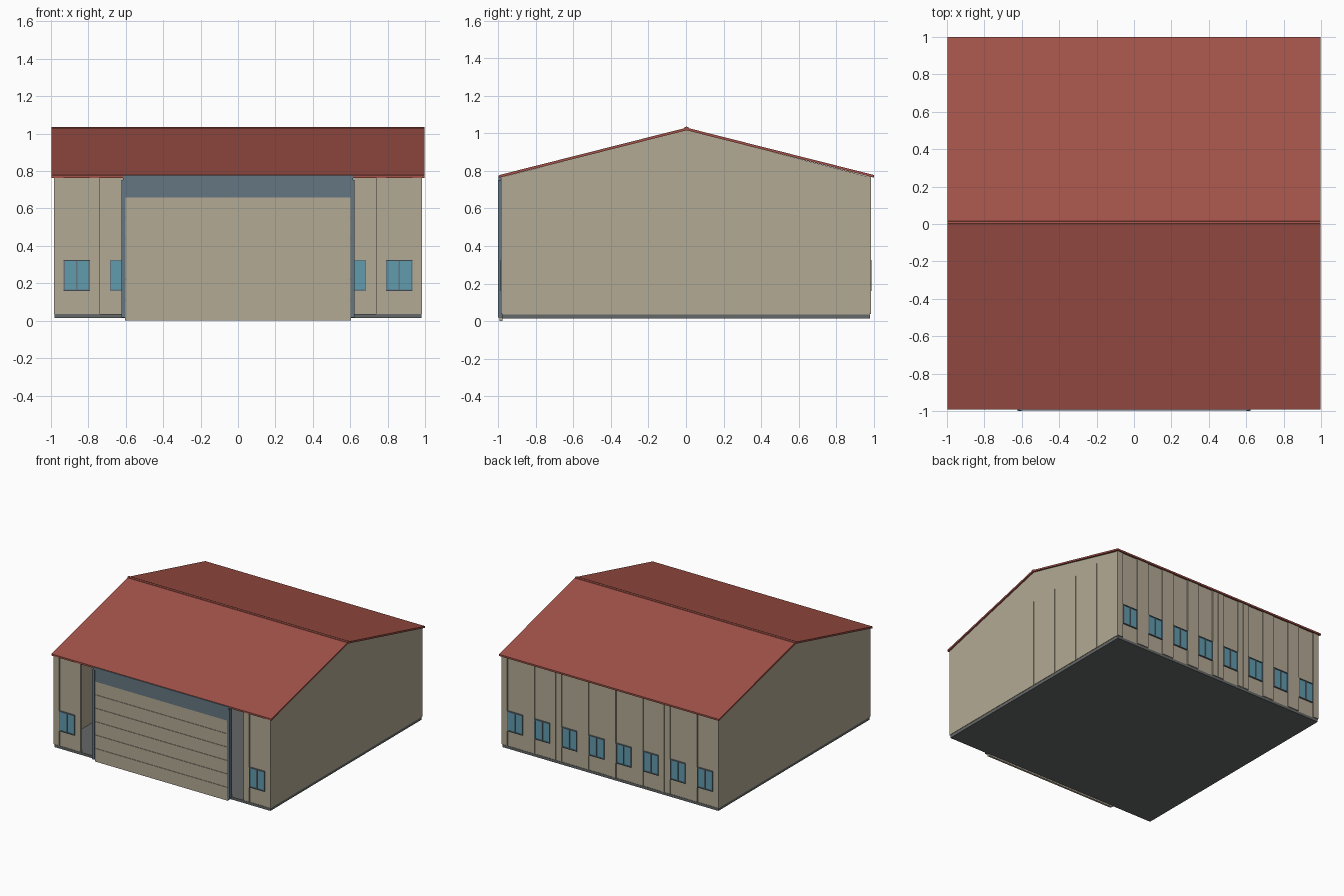
import bpy, bmesh

if "Cube" in bpy.data.objects:
    bpy.data.objects.remove(bpy.data.objects["Cube"])

def material(name, rgb):
    m = bpy.data.materials.new(name)
    m.diffuse_color = (*rgb, 1)
    m.use_nodes = True
    m.node_tree.nodes["Principled BSDF"].inputs["Base Color"].default_value = m.diffuse_color
    return m

TAN = material("tan_cladding", (0.45, 0.40, 0.30))
RED = material("red_roof", (0.36, 0.085, 0.065))
STEEL = material("blue_steel", (0.13, 0.18, 0.22))
GLASS = material("window_glass", (0.12, 0.33, 0.42))
DARK = material("dark_trim", (0.06, 0.06, 0.06))
SLAB = material("concrete", (0.13, 0.14, 0.14))

def finish(name, bm, mat):
    bmesh.ops.recalc_face_normals(bm, faces=bm.faces[:])
    me = bpy.data.meshes.new(name)
    bm.to_mesh(me)
    bm.free()
    me.materials.append(mat)
    ob = bpy.data.objects.new(name, me)
    bpy.context.collection.objects.link(ob)
    return ob

def boxes(name, specs, mat):
    """One object from boxes given as (x0, x1, y0, y1, z0, z1)."""
    bm = bmesh.new()
    for x0, x1, y0, y1, z0, z1 in specs:
        vs = bmesh.ops.create_cube(bm, size=1)["verts"]
        for v in vs:
            v.co.x = x1 if v.co.x > 0 else x0
            v.co.y = y1 if v.co.y > 0 else y0
            v.co.z = z1 if v.co.z > 0 else z0
    return finish(name, bm, mat)

def prism(name, profile, x0, x1, mat):
    """Extrude a (y, z) profile along x."""
    bm = bmesh.new()
    f = bm.faces.new([bm.verts.new((x0, y, z)) for y, z in profile])
    ext = bmesh.ops.extrude_face_region(bm, geom=[f])["geom"]
    for v in ext:
        if isinstance(v, bmesh.types.BMVert):
            v.co.x = x1
    return finish(name, bm, mat)

W = 0.985            # half width of the walls
N = 8                # bays per wall
BAY = 2 * W / N
Z0, Z1 = 0.035, 0.77

# floor slab, also the plinth line under the walls
boxes("floor_slab", [(-0.98, 0.98, -0.98, 0.98, 0.014, 0.035)], SLAB)

# side walls: flat panels with narrow joints over a backing sheet
for s, side in ((-1, "left"), (1, "right")):
    xa, xb = sorted((s * W, s * (W - 0.012)))
    boxes(side + "_wall_panels",
          [(xa, xb, -W + i * BAY + 0.0015, -W + (i + 1) * BAY - 0.0015, Z0 + 0.004, Z1)
           for i in range(N)], TAN)
    xa, xb = sorted((s * (W - 0.006), s * (W - 0.016)))
    boxes(side + "_wall_backing", [(xa, xb, -W + 0.01, W - 0.01, Z0, Z1)], TAN)
    # gable triangle
    prism(side + "_gable", [(-0.985, 0.765), (0.985, 0.765), (0.003, 1.018)],
          s * W, s * (W - 0.014), TAN)

def window_wall(name, s, bays):
    """Wall at y = s * W: inset sheets, raised piers and two-pane windows."""
    sheets, piers, frames, panes = [], [], [], []
    def put(lst, x0, x1, d0, d1, z0, z1):
        ya, yb = sorted((s * d0, s * d1))
        lst.append((x0, x1, ya, yb, z0, z1))
    for i in bays:
        x0 = -W + i * BAY
        x1, c = x0 + BAY, x0 + BAY / 2
        put(sheets, x0, x1, 0.965, 0.977, Z0, Z1)
        put(piers, x0 + 0.001, c - 0.071, 0.968, W, Z0 + 0.004, Z1)
        put(piers, c + 0.071, x1 - 0.001, 0.968, W, Z0 + 0.004, Z1)
        # frame rails, stiles and mullion around the glass
        a, b, za, zb, t = c - 0.07, c + 0.07, 0.16, 0.325, 0.007
        put(panes, a + t, b - t, 0.962, 0.983, za + t, zb - t)
        for u, v in ((a, a + t), (c - 0.004, c + 0.004), (b - t, b)):
            put(frames, u, v, 0.960, 0.989, za, zb)
        for u, v in ((za, za + t), (zb - t, zb)):
            put(frames, a, b, 0.960, 0.989, u, v)
    boxes(name + "_sheets", sheets, TAN)
    boxes(name + "_piers", piers, TAN)
    boxes(name + "_window_frames", frames, STEEL)
    boxes(name + "_window_glass", panes, GLASS)

window_wall("back_wall", 1, range(N))
window_wall("front_wall", -1, (0, N - 1))   # wide opening between the end bays

# big sectional door standing in the opening
H = 0.11
boxes("door_sections",
      [(-0.603, 0.603, -0.993, -0.978, i * H + 0.0012, (i + 1) * H - 0.0012) for i in range(6)], TAN)
boxes("door_backing", [(-0.602, 0.602, -0.988, -0.976, 0.002, 0.66)], TAN)
boxes("door_header", [(-0.615, 0.615, -0.998, -0.972, 0.66, 0.775)], STEEL)
boxes("door_posts", [(s * 0.612 - 0.011, s * 0.612 + 0.011, -1.0, -0.965, 0.018, 0.752)
                     for s in (-1, 1)], STEEL)

# pitched roof sheets and ridge cap
T = 0.014
prism("roof", [(-0.993, 0.764), (0.003, 1.016), (1.0, 0.764), (1.0, 0.764 + T),
               (0.003, 1.016 + T), (-0.993, 0.764 + T)], -0.998, 0.998, RED)
prism("ridge_cap", [(-0.011, 1.02), (0.017, 1.02), (0.014, 1.032), (0.003, 1.036), (-0.008, 1.032)],
      -0.998, 0.998, RED)
